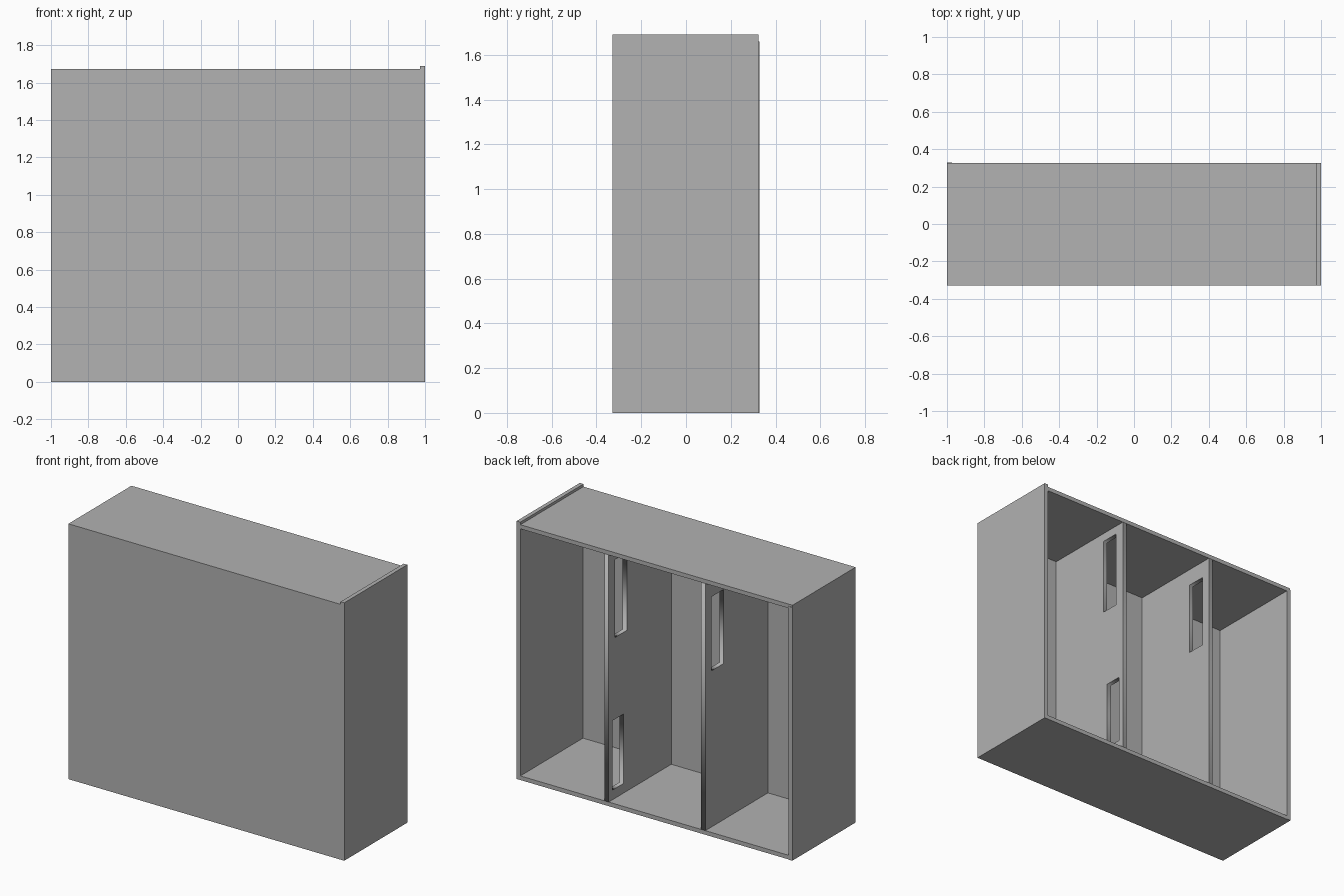
import bpy
import bmesh
from mathutils import Matrix, Vector

old = bpy.data.objects.get("Cube")
if old:
    bpy.data.objects.remove(old, do_unlink=True)

# One flat grey for the whole cabinet
grey = bpy.data.materials.new("panel grey")
grey.use_nodes = True
COLOUR = (0.445, 0.445, 0.445, 1)
grey.diffuse_color = COLOUR
grey.node_tree.nodes["Principled BSDF"].inputs["Base Color"].default_value = COLOUR

T = 0.027                       # board thickness
FRONT, BACK = -0.328, 0.325     # depth of the carcass
SHEET = 0.005                   # thin front sheet
TOP = 1.673


def panel(name, x, y, z):
    """Box board between two limits on each axis."""
    low, high = (Vector(c) for c in zip(x, y, z))
    bm = bmesh.new()
    bmesh.ops.create_cube(bm, size=1, matrix=Matrix.Translation((low + high) / 2)
                          @ Matrix.Diagonal((*(high - low), 1)))
    mesh = bpy.data.meshes.new(name)
    bm.to_mesh(mesh)
    bm.free()
    mesh.materials.append(grey)
    obj = bpy.data.objects.new(name, mesh)
    bpy.context.collection.objects.link(obj)
    return obj


def divider(name, x, openings):
    """Upright board with rectangular openings, each (y limits, z limits)."""
    curve = bpy.data.curves.new(name, 'CURVE')
    curve.dimensions = '2D'
    curve.fill_mode = 'BOTH'
    curve.extrude = 0.015
    outline = ((FRONT + SHEET, BACK), (T, TOP - T))
    for (y0, y1), (z0, z1) in [outline] + openings:
        spline = curve.splines.new('POLY')
        spline.points.add(3)
        for point, (y, z) in zip(spline.points, ((y0, z0), (y1, z0), (y1, z1), (y0, z1))):
            point.co = (y, z, 0, 1)
        spline.use_cyclic_u = True
    curve.materials.append(grey)
    obj = bpy.data.objects.new(name, curve)
    bpy.context.collection.objects.link(obj)
    # Stand the flat outline upright across x
    obj.matrix_world = Matrix(((0, 0, 1, x), (1, 0, 0, 0), (0, 1, 0, 0), (0, 0, 0, 1)))
    bpy.ops.object.select_all(action='DESELECT')
    obj.select_set(True)
    bpy.context.view_layer.objects.active = obj
    bpy.ops.object.convert(target='MESH')


# Outer carcass: the left side rises above the top, the right side stands proud at the back
panel("left_side", (1 - T, 1), (FRONT + SHEET, BACK), (0, 1.69))
panel("right_side", (-1, T - 1), (FRONT + SHEET, 0.328), (0, 1.66))
panel("bottom", (T - 1, 1 - T), (FRONT + SHEET, BACK), (0, T))
panel("top", (T - 1, 1 - T), (FRONT + SHEET, BACK), (TOP - T, TOP))
panel("top_lap", (-1, T - 1), (FRONT + SHEET, BACK), (1.66, TOP))
panel("front_sheet", (-1, 1), (FRONT, FRONT + SHEET), (0, TOP))
panel("front_sheet_tab", (1 - T, 1), (FRONT, FRONT + SHEET), (TOP, 1.69))

# Inner dividers with openings near the open back
divider("left_divider", 0.348, [((0.137, 0.259), (1.08, 1.59)),
                                ((0.172, 0.286), (0.09, 0.545))])
divider("right_divider", -0.353, [((0.135, 0.264), (1.05, 1.535))])
